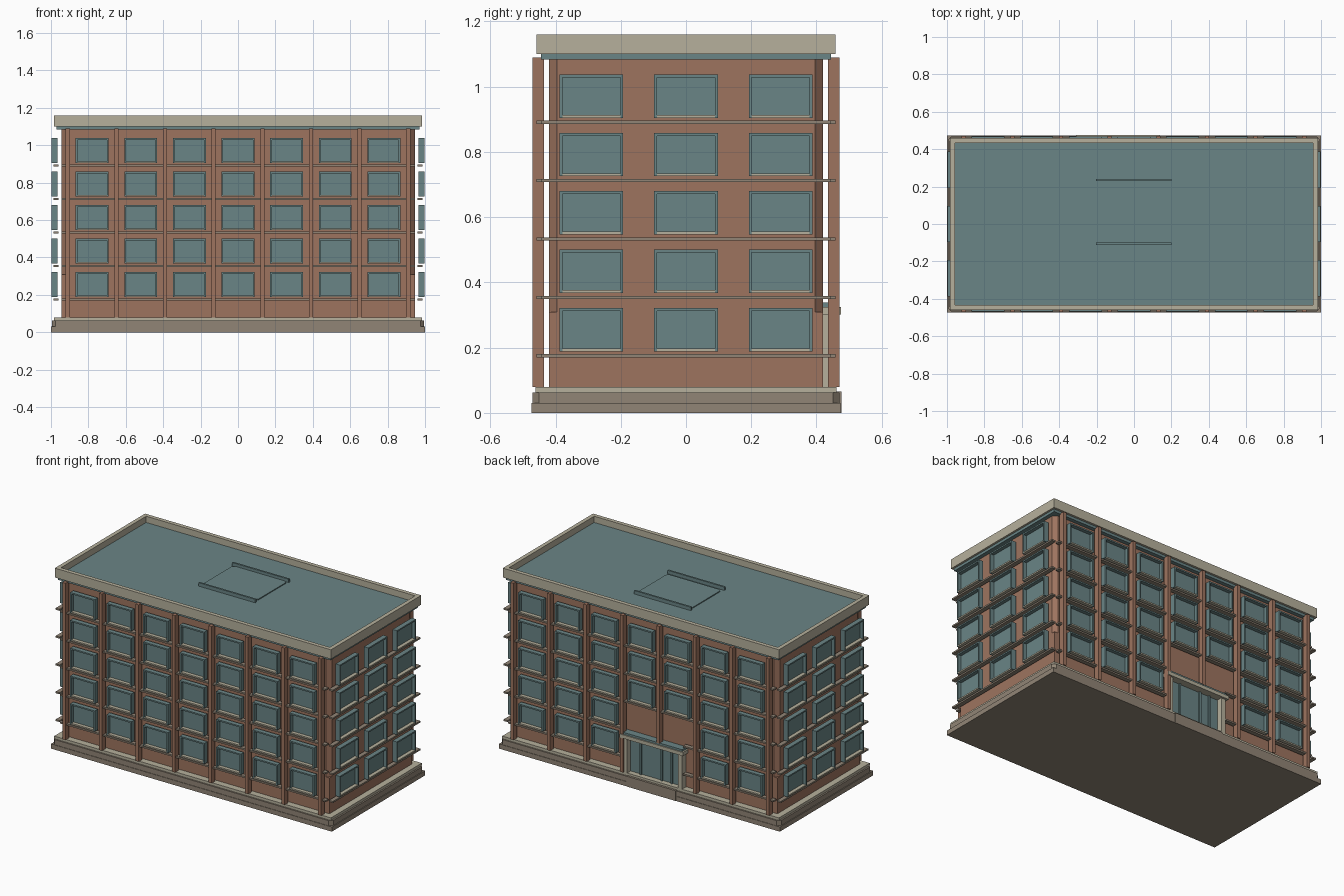
import bpy, bmesh

if "Cube" in bpy.data.objects:
    bpy.data.objects.remove(bpy.data.objects["Cube"])


def material(name, rgb):
    lin = [((c / 255 + 0.055) / 1.055) ** 2.4 for c in rgb] + [1]
    m = bpy.data.materials.new(name)
    m.use_nodes = True
    m.diffuse_color = lin
    m.node_tree.nodes["Principled BSDF"].inputs["Base Color"].default_value = lin
    return m


BRICK = material("brick", (158, 116, 95))
TEAL = material("teal", (106, 133, 134))
STONE = material("pale stone", (182, 176, 156))
TAUPE = material("taupe stone", (145, 133, 118))
MATS = [BRICK, TEAL, STONE, TAUPE]

# Each side maps (across, outward, up) to the world
SIDES = {
    "front": lambda u, d: (u, -d),
    "back": lambda u, d: (u, d),
    "right": lambda u, d: (d, u),
    "left": lambda u, d: (-d, u),
}


class Part:
    """Collects boxes into one named mesh."""

    def __init__(self, name, side="back"):
        self.name, self.place, self.bm = name, SIDES[side], bmesh.new()

    def box(self, u, d, z, mat, chamfer=0):
        a, b = self.place(u[0], d[0]), self.place(u[1], d[1])
        (x0, x1), (y0, y1) = sorted((a[0], b[0])), sorted((a[1], b[1]))
        c = chamfer
        if c:
            ring = [(x0 + c, y0), (x1 - c, y0), (x1, y0 + c), (x1, y1 - c),
                    (x1 - c, y1), (x0 + c, y1), (x0, y1 - c), (x0, y0 + c)]
        else:
            ring = [(x0, y0), (x1, y0), (x1, y1), (x0, y1)]
        low = [self.bm.verts.new((x, y, z[0])) for x, y in ring]
        top = [self.bm.verts.new((x, y, z[1])) for x, y in ring]
        faces = [self.bm.faces.new(low[::-1]), self.bm.faces.new(top)]
        n = len(ring)
        for i in range(n):
            j = (i + 1) % n
            faces.append(self.bm.faces.new((low[i], low[j], top[j], top[i])))
        for f in faces:
            f.material_index = MATS.index(mat)

    def finish(self):
        mesh = bpy.data.meshes.new(self.name)
        self.bm.to_mesh(mesh)
        self.bm.free()
        for m in MATS:
            mesh.materials.append(m)
        obj = bpy.data.objects.new(self.name, mesh)
        bpy.context.collection.objects.link(obj)
        return obj


def slab(name, hx, hy, z, mat, chamfer=0):
    p = Part(name)
    p.box((-hx, hx), (-hy, hy), z, mat, chamfer)
    return p.finish()


# Stepped plinth
slab("plinth_bottom", 1.0, 0.474, (0, 0.03), TAUPE)
slab("plinth_middle", 0.995, 0.471, (0.03, 0.063), TAUPE, 0.02)
slab("plinth_cap", 0.985, 0.462, (0.063, 0.08), STONE)

# Brick body, with corners chamfered above the ground floor
slab("lower_walls", 0.945, 0.42, (0.08, 0.31), BRICK)
slab("upper_walls", 0.945, 0.42, (0.31, 1.085), BRICK, 0.025)

# Roof and parapet
slab("roof_slab", 0.97, 0.445, (1.083, 1.1), TEAL)
slab("roof_deck", 0.96, 0.436, (1.1, 1.12), TEAL)
parapet = Part("parapet")
for s in (-1, 1):
    parapet.box((-0.983, 0.983), sorted((s * 0.433, s * 0.459)), (1.1, 1.16), STONE)
    parapet.box(sorted((s * 0.957, s * 0.983)), (-0.433, 0.433), (1.1, 1.16), STONE)
parapet.finish()

# Roof hatch with two rails
hatch = Part("roof_hatch")
hatch.box((-0.193, 0.193), (-0.085, 0.225), (1.12, 1.126), TEAL, 0.015)
hatch.finish()
rails = Part("hatch_rails")
for y in (-0.105, 0.235):
    rails.box((-0.203, 0.2), (y - 0.006, y + 0.006), (1.12, 1.142), TEAL)
rails.finish()

FLOORS = [0.255 + 0.179 * i for i in range(5)]
DOOR = (-0.3, 0.13)


def window(p, u, z, w, d):
    """Deep frame, recessed pane and a pale inner sill."""
    hw, hh, t, out = w / 2, 0.0665, 0.009, d + 0.031
    for s in (-1, 1):
        p.box(sorted((u + s * hw, u + s * (hw - t))), (d, out), (z - hh, z + hh), TEAL)
    p.box((u - hw + t, u + hw - t), (d, out), (z + hh - t, z + hh), TEAL)
    p.box((u - hw + t, u + hw - t), (d, out), (z - hh, z - hh + t), STONE)
    p.box((u - hw + t, u + hw - t), (d, d + 0.008), (z - hh + t, z + hh - t), TEAL)


def facade(side, columns, w, d, ledge):
    """Windows and floor ledges of one side."""
    panes, bands = Part(side + "_windows", side), Part(side + "_ledges", side)
    for i, z in enumerate(FLOORS):
        for u in columns:
            if not (side == "back" and i < 2 and -0.3 < u < 0.1):
                window(panes, u, z, w, d)
        spans = [(-ledge, ledge)]
        if side == "back" and i < 2:
            spans = [(-ledge, DOOR[0]), (DOOR[1], ledge)]
        for span in spans:
            bands.box(span, (d - 0.006, d + 0.022), (z - 0.085, z - 0.075), TAUPE)
    panes.finish()
    bands.finish()


for side in ("front", "back"):
    facade(side, [0.26 * k for k in range(-3, 4)], 0.176, 0.436, 0.945)
    piers = Part(side + "_pilasters", side)
    for k in range(8):
        u = -0.91 + 0.26 * k
        foot = 0.335 if side == "back" and k == 3 else 0.08
        piers.box((u - 0.011, u + 0.011), (0.435, 0.47), (foot, 1.089), BRICK)
    piers.finish()
for side in ("right", "left"):
    facade(side, [-0.29, 0, 0.29], 0.195, 0.965, 0.445)

# Rear entrance: posts, glazing, mullion, canopy and step
entry = Part("entrance_posts")
for u in (DOOR[0] + 0.02, DOOR[1] - 0.02):
    entry.box((u - 0.015, u + 0.015), (0.42, 0.462), (0.08, 0.31), STONE)
entry.finish()
glass = Part("entrance_glazing")
glass.box((DOOR[0] + 0.035, DOOR[1] - 0.035), (0.42, 0.427), (0.08, 0.31), TEAL)
for u in (-0.2, -0.13, 0.02):
    glass.box((u - 0.006, u + 0.006), (0.427, 0.437), (0.08, 0.31), TEAL)
glass.finish()
canopy = Part("entrance_canopy")
canopy.box((DOOR[0] - 0.01, DOOR[1] + 0.01), (0.42, 0.475), (0.302, 0.325), STONE)
canopy.box((DOOR[0], DOOR[1]), (0.42, 0.468), (0.325, 0.338), TEAL)
canopy.finish()
step = Part("entrance_step")
step.box((-0.26, 0.09), (0.44, 0.476), (0.0, 0.066), TAUPE)
step.finish()
